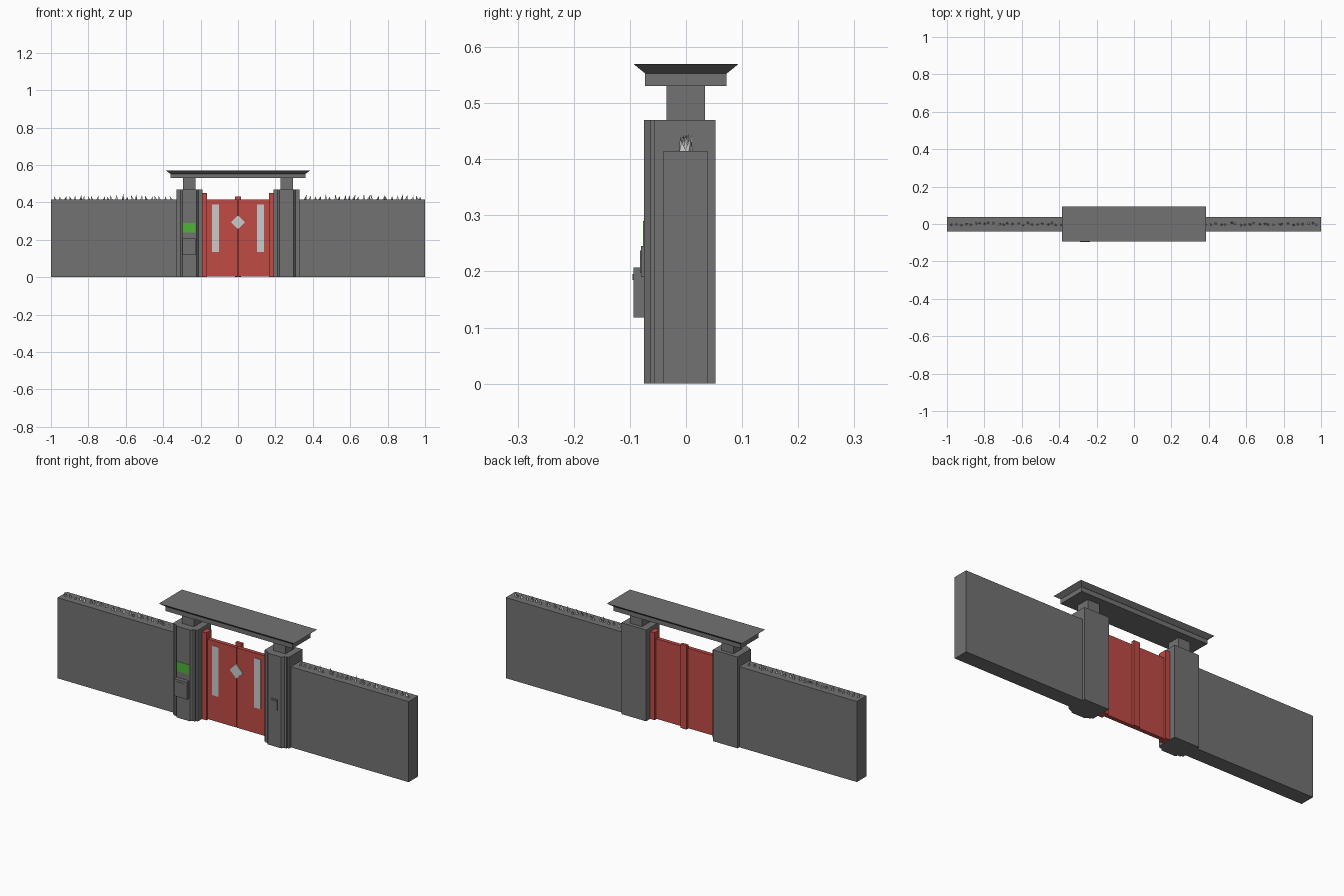
import bpy, bmesh, math, random
from mathutils import Matrix, Vector

if "Cube" in bpy.data.objects:
    bpy.data.objects.remove(bpy.data.objects["Cube"])

random.seed(7)


def material(name, rgb):
    m = bpy.data.materials.new(name)
    m.diffuse_color = (*rgb, 1)
    m.use_nodes = True
    m.node_tree.nodes["Principled BSDF"].inputs["Base Color"].default_value = m.diffuse_color
    return m


STONE = material("stone_grey", (0.17, 0.17, 0.17))
RED = material("door_red", (0.53, 0.07, 0.06))
PALE = material("pale_trim", (0.75, 0.75, 0.75))
GREEN = material("sign_green", (0.08, 0.45, 0.04))


def finish(name, bm, mat):
    bmesh.ops.recalc_face_normals(bm, faces=bm.faces)
    mesh = bpy.data.meshes.new(name)
    bm.to_mesh(mesh)
    bm.free()
    mesh.materials.append(mat)
    ob = bpy.data.objects.new(name, mesh)
    bpy.context.collection.objects.link(ob)
    return ob


def box(name, x, y, z, mat=STONE):
    bm = bmesh.new()
    bmesh.ops.create_cube(bm, size=1)
    for v in bm.verts:
        for i, (a, b) in enumerate((x, y, z)):
            v.co[i] = a if v.co[i] < 0 else b
    return finish(name, bm, mat)


def prism(name, points, offset, mat=STONE):
    """Extrude a closed 3D outline along an offset."""
    bm = bmesh.new()
    face = bm.faces.new([bm.verts.new(p) for p in points])
    ext = bmesh.ops.extrude_face_region(bm, geom=[face], use_keep_orig=True)
    moved = [g for g in ext["geom"] if isinstance(g, bmesh.types.BMVert)]
    bmesh.ops.translate(bm, verts=moved, vec=Vector(offset))
    return finish(name, bm, mat)


def span(s, a, b):
    return tuple(sorted((s * a, s * b)))


# Pillar half cross-section, from back corner to stepped and chamfered front
half = [(0.07, 0.053), (0.07, -0.056), (0.06, -0.056), (0.06, -0.063),
        (0.048, -0.063), (0.038, -0.075)]
section = half + [(-x, y) for x, y in reversed(half)]

for s, side in ((-1, "left"), (1, "right")):
    # Boundary wall, pillar and neck
    box(f"{side}_wall", span(s, 0.32, 1), (-0.04, 0.038), (0, 0.415))
    prism(f"{side}_pillar", [(s * 0.26 + x, y, 0) for x, y in section], (0, 0, 0.47))
    box(f"{side}_neck", span(s, 0.227, 0.295), (-0.035, 0.034), (0.465, 0.535))

    # Door leaf, jamb and pale strip
    box(f"{side}_door", span(s, 0.0015, 0.195), (-0.012, 0.008), (0.003, 0.415), RED)
    box(f"{side}_jamb", span(s, 0.165, 0.195), (-0.022, 0.02), (0, 0.45), RED)
    box(f"{side}_door_strip", span(s, 0.102, 0.138), (-0.015, -0.01), (0.135, 0.39), PALE)

    # Leaning shards along the wall top
    bm = bmesh.new()
    n = 25
    for i in range(n):
        h = random.uniform(0.018, 0.033)
        x = s * (0.35 + (i + random.uniform(0.2, 0.8)) * 0.64 / n)
        place = (Matrix.Translation((x, random.uniform(-0.006, 0.006), 0.413))
                 @ Matrix.Rotation(random.uniform(-0.4, 0.4), 4, 'Y')
                 @ Matrix.Rotation(random.uniform(-0.25, 0.25), 4, 'X')
                 @ Matrix.Rotation(random.uniform(0, math.tau), 4, 'Z')
                 @ Matrix.Translation((0, 0, h / 2)))
        bmesh.ops.create_cone(bm, cap_ends=True, segments=3, radius1=0.008,
                              radius2=0, depth=h, matrix=place)
    finish(f"{side}_wall_shards", bm, PALE)

# Centre post behind the door leaves, and the diamond on the front
box("door_centre_post", (-0.017, 0.017), (0.004, 0.02), (0, 0.432), RED)
prism("door_diamond", [(0.037, -0.015, 0.293), (0, -0.015, 0.33),
                       (-0.037, -0.015, 0.293), (0, -0.015, 0.256)], (0, 0.005, 0), PALE)

# Roof: lower slab with a flared plate on top
box("roof_slab", (-0.362, 0.362), (-0.073, 0.072), (0.53, 0.553))
roof = box("roof_flare", (-0.385, 0.385), (-0.094, 0.094), (0.553, 0.57))
for v in roof.data.vertices:
    if v.co.z < 0.56:
        v.co.x *= 0.362 / 0.385
        v.co.y *= 0.073 / 0.094

# Sign and letter box on the left pillar
box("green_sign", (-0.296, -0.226), (-0.077, -0.074), (0.24, 0.29), GREEN)
box("letter_box", (-0.298, -0.226), (-0.094, -0.073), (0.118, 0.207))
box("letter_box_flap", (-0.289, -0.235), (-0.0955, -0.093), (0.185, 0.195))

# Entry panel on the right pillar
box("entry_panel", (0.24, 0.277), (-0.08, -0.073), (0.19, 0.245))
box("entry_panel_hood", (0.244, 0.273), (-0.082, -0.079), (0.225, 0.237))
box("entry_panel_handset", (0.254, 0.264), (-0.082, -0.079), (0.197, 0.225))
